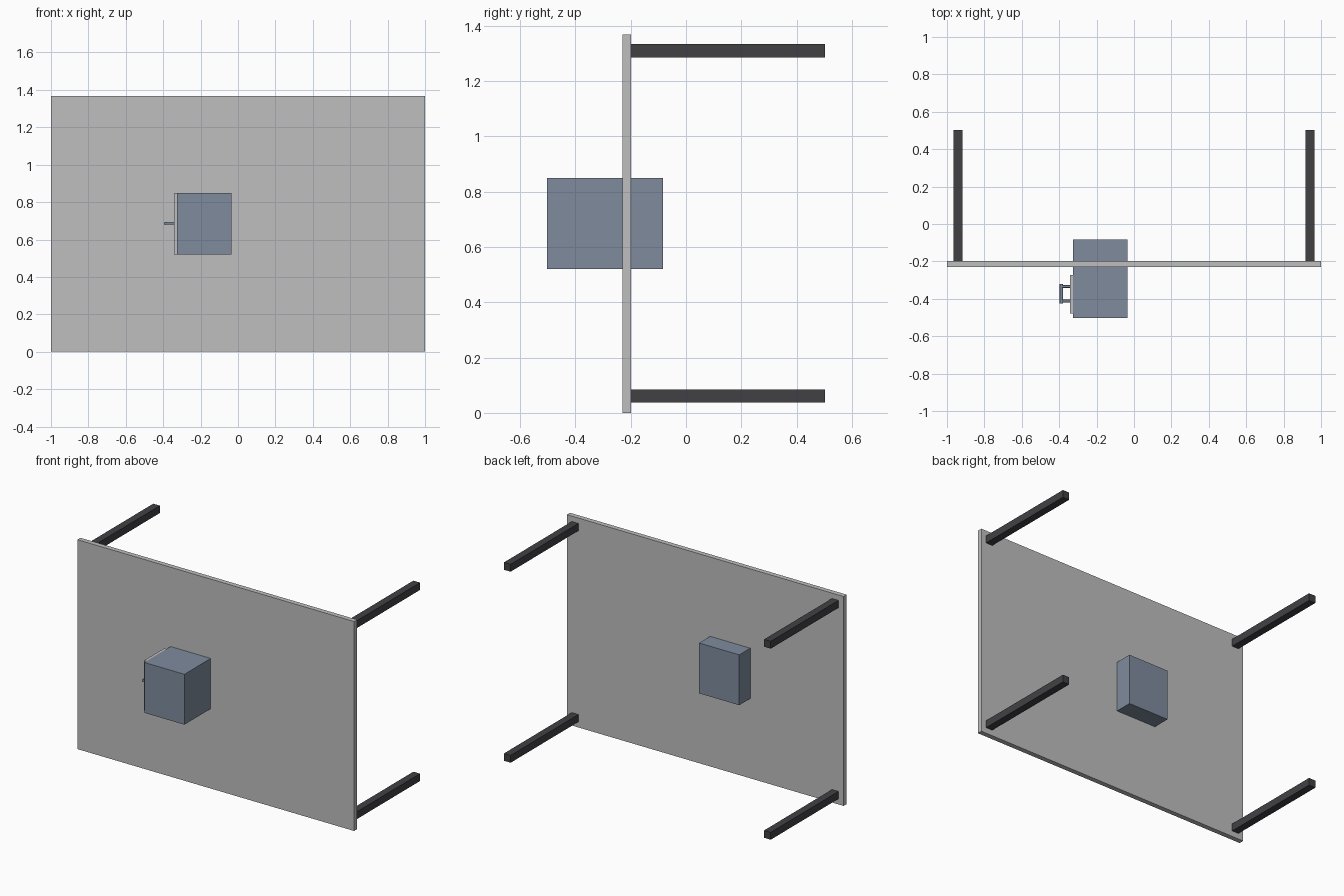
import bpy
from mathutils import Vector

cube = bpy.data.objects.get("Cube")
if cube:
    bpy.data.objects.remove(cube, do_unlink=True)


def material(name, rgb):
    m = bpy.data.materials.new(name)
    m.use_nodes = True
    m.diffuse_color = (*rgb, 1)
    m.node_tree.nodes["Principled BSDF"].inputs["Base Color"].default_value = (*rgb, 1)
    return m


light_grey = material("light grey", (0.52, 0.52, 0.52))
blue_grey = material("blue grey", (0.21, 0.26, 0.34))
dark_grey = material("dark grey", (0.053, 0.053, 0.058))


def box(name, lo, hi, mat):
    """Box spanning two opposite corners."""
    lo, hi = Vector(lo), Vector(hi)
    bpy.ops.mesh.primitive_cube_add(size=1, location=(lo + hi) / 2)
    ob = bpy.context.object
    ob.name = name
    ob.scale = hi - lo
    bpy.ops.object.transform_apply(location=False, rotation=False, scale=True)
    ob.data.materials.append(mat)
    return ob


def rod(name, a, b, radius, mat):
    """Round rod between two points."""
    a, b = Vector(a), Vector(b)
    bpy.ops.mesh.primitive_cylinder_add(vertices=20, radius=radius,
                                        depth=(b - a).length, location=(a + b) / 2)
    ob = bpy.context.object
    ob.name = name
    ob.rotation_euler = (b - a).to_track_quat('Z', 'Y').to_euler()
    ob.data.materials.append(mat)
    bpy.ops.object.shade_smooth_by_angle()
    return ob


# Upright panel
box("panel", (-1, -0.23, 0), (1, -0.198, 1.368), light_grey)

# Four square legs reaching back
for side, x in (("right", -0.94), ("left", 0.94)):
    for level, z in (("lower", 0.061), ("upper", 1.309)):
        box(f"{level}_{side}_leg", (x - 0.024, -0.198, z - 0.024),
            (x + 0.024, 0.502, z + 0.024), dark_grey)

# Cabinet passing through the panel
box("cabinet", (-0.326, -0.502, 0.521), (-0.036, -0.084, 0.85), blue_grey)

# Drawer front on the cabinet's right side
box("drawer_front", (-0.343, -0.478, 0.521), (-0.326, -0.273, 0.85), light_grey)

# Bar handle on two posts
for label, y in (("front", -0.412), ("back", -0.334)):
    rod(f"{label}_handle_post", (-0.343, y, 0.686), (-0.388, y, 0.686), 0.007, blue_grey)
rod("handle_bar", (-0.388, -0.426, 0.686), (-0.388, -0.32, 0.686), 0.009, blue_grey)
